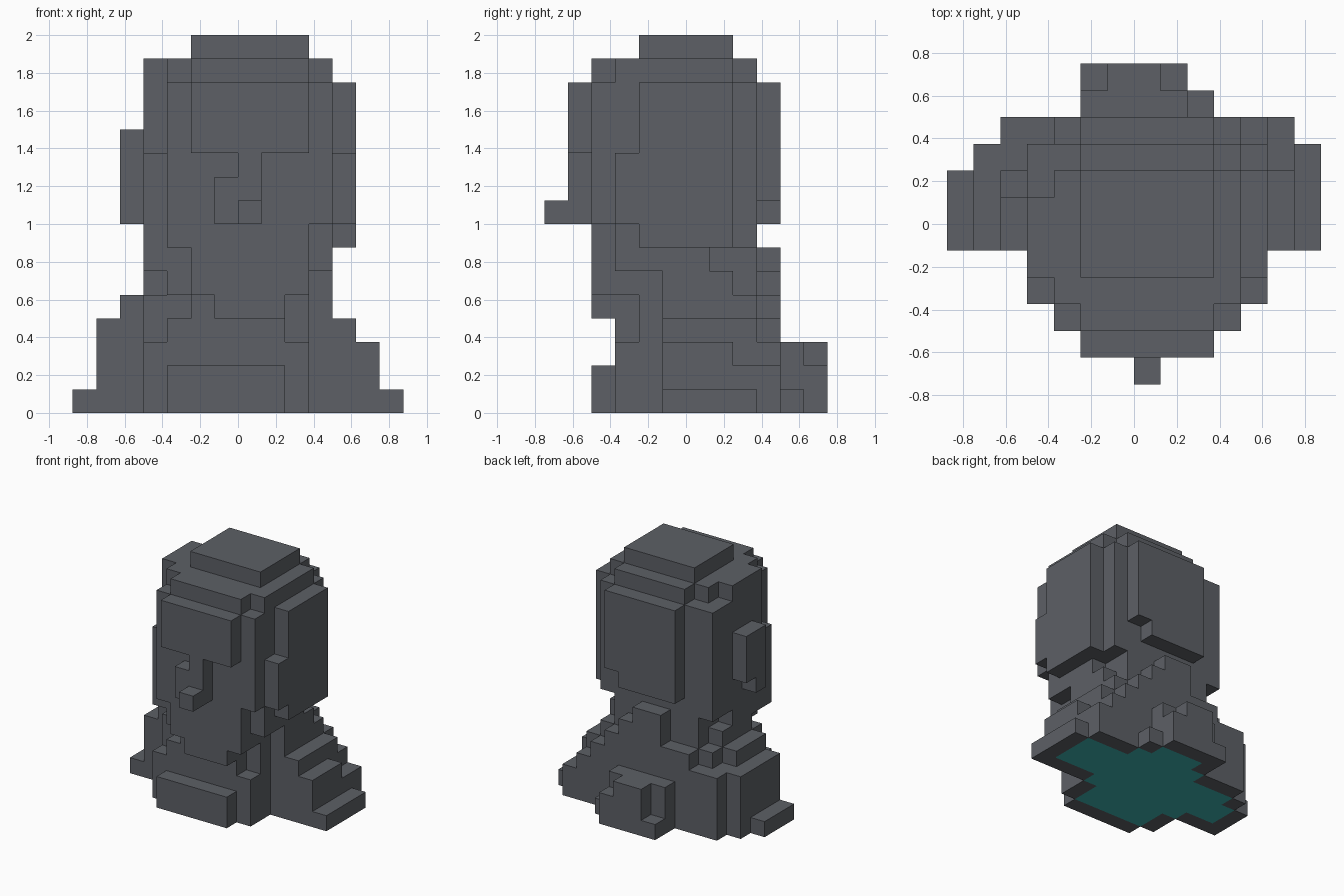
import bpy
import bmesh

cube = bpy.data.objects.get("Cube")
if cube:
    bpy.data.objects.remove(cube, do_unlink=True)

U = 0.125  # size of one block
owner = {}  # block position -> name of the part it belongs to


def material(name, rgb):
    m = bpy.data.materials.new(name)
    m.use_nodes = True
    m.diffuse_color = (*rgb, 1.0)
    bsdf = next(n for n in m.node_tree.nodes if n.type == 'BSDF_PRINCIPLED')
    bsdf.inputs["Base Color"].default_value = m.diffuse_color
    return m


STONE = material("grey stone", (0.109, 0.117, 0.133))
TEAL = material("teal core", (0.046, 0.45, 0.43))


def cells(xs, ys, zs):
    return [(x, y, z) for x in range(*xs) for y in range(*ys) for z in range(*zs)]


def block(part, xs, ys, zs, left_cut=0, right_cut=0):
    """Fill a box; a cut takes a staircase out of the corners on one side."""
    for x, y, z in cells(xs, ys, zs):
        inset = min(y - ys[0], ys[1] - 1 - y)
        if x - xs[0] + inset >= left_cut and xs[1] - 1 - x + inset >= right_cut:
            owner.setdefault((x, y, z), part)


def pair(part, xs, ys, zs):
    """Fill a box on the left and its mirror image on the right."""
    block("left_" + part, xs, ys, zs)
    block("right_" + part, (-xs[1], -xs[0]), ys, zs)


def carve(xs, ys, zs):
    for c in cells(xs, ys, zs):
        owner.pop(c, None)


# Head, stepping in towards the top
block("crown_slab", (-2, 3), (-2, 2), (15, 16))
block("crown", (-4, 4), (-4, 3), (14, 15), left_cut=2, right_cut=1)
block("head", (-4, 4), (-2, 3), (7, 14))
block("head", (-3, 4), (-4, -2), (8, 14))
block("head", (-4, -3), (-3, -2), (8, 11))

# Face
block("brow", (-2, 3), (-5, -4), (11, 14))
block("nose", (0, 1), (-5, -4), (8, 11))
block("nose", (-1, 0), (-5, -4), (8, 10))
block("nose", (0, 1), (-6, -5), (8, 9))
block("jaw", (-3, 3), (-4, -2), (7, 8))
block("jaw", (-2, 3), (-4, -2), (5, 7))
block("beard", (-1, 2), (-4, -3), (4, 5))

# Hair and ear, each with a nick out of a lower corner
block("left_side_hair", (4, 5), (-2, 2), (7, 14))
block("left_side_hair", (4, 5), (-3, -2), (8, 11))
block("back_hair", (-2, 3), (3, 4), (8, 14))
carve((2, 3), (3, 4), (8, 9))
block("right_ear", (-5, -4), (-1, 1), (8, 12))
carve((-5, -4), (0, 1), (8, 9))
pair("lock", (3, 4), (-3, 1), (6, 8))

# Neck and torso, the front narrowing upwards
block("neck", (-3, 3), (-3, 3), (5, 8))
block("torso", (-4, 3), (-2, 4), (0, 4))
block("torso", (-4, 3), (-2, 3), (4, 5))
block("torso", (-4, 3), (-3, -2), (0, 3))
for z in (3, 4):
    block("torso", (z - 6, 2), (-3, -2), (z, z + 1))
block("front_plinth", (-3, 2), (-4, -3), (0, 2))

# Left shoulder: stairs going down outwards, lower at the back
pair("shoulder", (3, 4), (-1, 2), (5, 6))
for i in range(3):
    column, back = (3 + i, 4 + i), 3 - i // 2
    block("left_shoulder", column, (-1, back), (0, 5 - i))
    block("left_shoulder", column, (back, 4), (0, 4 - i))
block("left_shoulder", (6, 7), (-1, 3), (0, 1))

# Right shoulder: one broad block with a raised edge and a foot
block("right_shoulder", (-5, -4), (-1, 4), (0, 4))
block("right_shoulder", (-6, -5), (-1, 3), (0, 4))
block("right_shoulder", (-5, -4), (-1, 2), (4, 5))
block("right_shoulder", (-7, -6), (-1, 2), (0, 1))

# Stepped collar behind the neck
for i in range(3):
    block("back_collar", (-1, 1 + i), (3, 4), (4, 7 - i))
block("back_collar", (-3, -1), (3, 4), (4, 5))

# Plinth at the back with uneven rear columns
block("back_plinth", (-2, 2), (4, 5), (0, 3))
block("back_plinth", (2, 3), (4, 5), (0, 1))
for x, height in zip(range(-2, 2), (1, 3, 3, 2)):
    block("back_plinth", (x, x + 1), (5, 6), (0, height))


def is_core(x, y, z):
    """A ground block enclosed on all four sides."""
    return z == 0 and all(n in owner for n in
                          ((x + 1, y, 0), (x - 1, y, 0), (x, y + 1, 0), (x, y - 1, 0)))


def build(part):
    """Make the visible surface of one part, teal under the core blocks."""
    bm = bmesh.new()
    verts = {}

    def vert(p):
        if p not in verts:
            verts[p] = bm.verts.new([c * U for c in p])
        return verts[p]

    for cell in sorted(c for c in owner if owner[c] == part):
        for axis in range(3):
            u, v = (axis + 1) % 3, (axis + 2) % 3
            for side in (0, 1):
                near = list(cell)
                near[axis] += 1 if side else -1
                if tuple(near) in owner:
                    continue  # hidden between blocks
                ring = []
                for du, dv in ((0, 0), (1, 0), (1, 1), (0, 1)):
                    p = list(cell)
                    p[axis] += side
                    p[u] += du
                    p[v] += dv
                    ring.append(vert(tuple(p)))
                face = bm.faces.new(ring if side else ring[::-1])
                face.material_index = int(axis == 2 and side == 0 and is_core(*cell))
    # Merge flat runs of squares into single faces
    bmesh.ops.dissolve_limit(bm, angle_limit=0.01, verts=bm.verts[:], edges=bm.edges[:],
                             delimit={'MATERIAL'})
    mesh = bpy.data.meshes.new(part)
    mesh.materials.append(STONE)
    mesh.materials.append(TEAL)
    bm.to_mesh(mesh)
    bm.free()
    bpy.context.collection.objects.link(bpy.data.objects.new(part, mesh))


for name in sorted(set(owner.values())):
    build(name)
